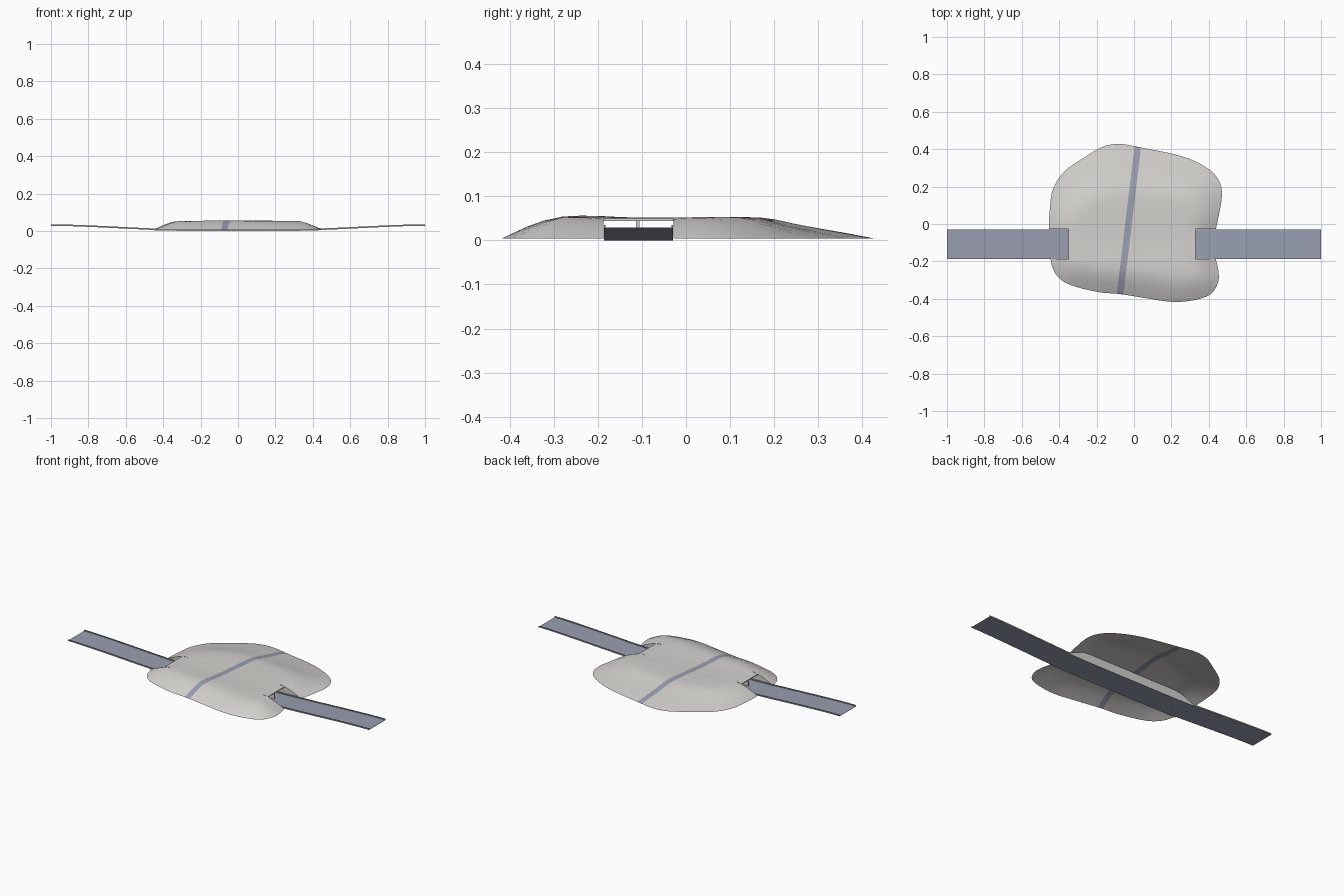
import bpy, bmesh, math
from mathutils import Vector

if "Cube" in bpy.data.objects:
    bpy.data.objects.remove(bpy.data.objects["Cube"])

def mat(name, r, g, b):
    m = bpy.data.materials.new(name)
    m.diffuse_color = (r, g, b, 1)
    m.use_nodes = True
    m.node_tree.nodes["Principled BSDF"].inputs["Base Color"].default_value = m.diffuse_color
    return m

STONE = mat("pale_stone", 0.66, 0.64, 0.62)
ASPHALT = mat("blue_grey_asphalt", 0.32, 0.345, 0.44)
RAIL = mat("rail_grey", 0.36, 0.35, 0.35)

def finish(bm, name, mats, smooth=None):
    me = bpy.data.meshes.new(name)
    bm.to_mesh(me)
    bm.free()
    ob = bpy.data.objects.new(name, me)
    bpy.context.collection.objects.link(ob)
    for m in mats:
        me.materials.append(m)
    if smooth:
        bpy.context.view_layer.objects.active = ob
        ob.select_set(True)
        bpy.ops.object.shade_smooth_by_angle(angle=math.radians(smooth))
        ob.select_set(False)
    return ob

def sheet(bm, rows):
    """Quad strip between two equal-length rows of points."""
    a, b = [[bm.verts.new(p) for p in r] for r in rows]
    for i in range(len(a) - 1):
        bm.faces.new((a[i], a[i + 1], b[i + 1], b[i]))

# Hill footprint, smoothed with a Catmull-Rom spline
KEYS = [(-0.08, 0.428), (0.03, 0.41), (0.25, 0.364), (0.39, 0.30), (0.455, 0.23),
        (0.47, 0.15), (0.45, 0.03), (0.435, -0.05), (0.435, -0.17), (0.45, -0.24),
        (0.45, -0.31), (0.41, -0.375), (0.326, -0.406), (0.21, -0.417), (0.06, -0.396),
        (-0.08, -0.374), (-0.19, -0.364), (-0.34, -0.326), (-0.41, -0.278),
        (-0.444, -0.2), (-0.455, -0.03), (-0.45, 0.08), (-0.433, 0.187),
        (-0.37, 0.283), (-0.262, 0.358), (-0.17, 0.412)]
outline = []
n = len(KEYS)
for i in range(n):
    p0, p1, p2, p3 = (Vector(KEYS[(i + k - 1) % n]) for k in range(4))
    for s in range(4):
        t = s / 4
        outline.append(0.5 * (2 * p1 + (p2 - p0) * t + (2 * p0 - 5 * p1 + 4 * p2 - p3) * t * t
                              + (3 * p1 - p0 - 3 * p2 + p3) * t ** 3))

def edge_distance(x, y):
    p, best = Vector((x, y)), 9.0
    for i, a in enumerate(outline):
        d = outline[i - 1] - a
        t = max(0, min(1, (p - a).dot(d) / d.length_squared))
        best = min(best, (p - a - d * t).length)
    return best

def height(x, y):
    s = max(0, min(1, y / 0.32))
    w = 0.12 + 0.2 * s * s * (3 - 2 * s)          # gentle slope at the back
    u = min(1, edge_distance(x, y) / w)
    bump = 0.005 * math.exp(-((y + 0.23) / 0.08) ** 2 - (x / 0.3) ** 2)
    bump += 0.002 * math.exp(-((y - 0.08) / 0.1) ** 2)
    return 0.004 + (0.047 + bump) * (1.4 * u - 0.4 * u * u)

Y0, Y1 = -0.187, -0.028       # tunnel sides
X0, X1 = -0.35, 0.33          # tunnel portals

# Hill shell: footprint cut into a grid, with portals notched and a path strip
bm = bmesh.new()
bm.faces.new([bm.verts.new((p.x, p.y, 0)) for p in reversed(outline)])
def cut(co, no):
    bmesh.ops.bisect_plane(bm, geom=bm.verts[:] + bm.edges[:] + bm.faces[:],
                           plane_co=co, plane_no=no, dist=1e-5)
for x in [X0, X1] + [-0.43 + 0.04 * k for k in range(23)]:
    cut((x, 0, 0), (1, 0, 0))
for y in [Y0, Y1] + [-0.4 + 0.04 * k for k in range(21)]:
    cut((0, y, 0), (0, 1, 0))
side = Vector((0.79, -0.095, 0)).normalized()
mid = Vector((-0.075, -0.38, 0))
for k in (-0.0175, 0.0175):
    cut(mid + side * k, side)
notch = []
for f in bm.faces:
    c = f.calc_center_median()
    if Y0 < c.y < Y1 and not X0 < c.x < X1:
        notch.append(f)
    elif abs((c - mid).dot(side)) < 0.0175:
        f.material_index = 1
bmesh.ops.delete(bm, geom=notch, context='FACES')
for v in bm.verts:
    v.co.z = height(v.co.x, v.co.y)
bmesh.ops.recalc_face_normals(bm, faces=bm.faces[:])
if sum(f.normal.z for f in bm.faces) < 0:
    bmesh.ops.reverse_faces(bm, faces=bm.faces[:])
finish(bm, "hill_shell", [STONE, ASPHALT], 40)

# Tunnel side walls, running out to low wing walls beyond the portals
for name, y in (("tunnel_wall_front", Y0), ("tunnel_wall_back", Y1)):
    bm = bmesh.new()
    xs = [-0.45 + 0.02 * k for k in range(45)]
    sheet(bm, [[(x, y, 0.001) for x in xs], [(x, y, height(x, y)) for x in xs]])
    finish(bm, name, [STONE])

def box(name, lo, hi, m):
    bm = bmesh.new()
    bmesh.ops.create_cube(bm, size=1)
    for v in bm.verts:
        v.co = [lo[i] + (v.co[i] + 0.5) * (hi[i] - lo[i]) for i in range(3)]
    return finish(bm, name, [m])

# Tunnel ceiling and the divider between the lanes
box("tunnel_ceiling", (X0, Y0, 0.044), (X1, Y1, 0.049), STONE)
box("tunnel_divider", (X0 + 0.01, -0.113, 0.001), (X1 - 0.01, -0.105, 0.044), STONE)

# Road: thin deck rising towards both ends, with low edge rails
def road_z(x):
    t = max(0, min(1, (abs(x) - 0.3) / 0.65))
    return 0.027 * (0.6 * t + 0.4 * t * t * (3 - 2 * t))

def ribbon(name, y0, y1, low, high, m):
    bm = bmesh.new()
    xs = [-1 + 0.05 * k for k in range(41)]
    ring = [(y0, low), (y1, low), (y1, high), (y0, high)]
    rows = [[bm.verts.new((x, y, road_z(x) + z)) for y, z in ring] for x in xs]
    for a, b in zip(rows, rows[1:]):
        for i in range(4):
            j = (i + 1) % 4
            bm.faces.new((a[i], a[j], b[j], b[i]))
    bm.faces.new(rows[0])
    bm.faces.new(rows[-1])
    bmesh.ops.recalc_face_normals(bm, faces=bm.faces[:])
    finish(bm, name, [m], 30)

ribbon("road_deck", -0.184, -0.031, 0, 0.002, ASPHALT)
ribbon("road_rail_front", -0.186, -0.182, 0, 0.008, RAIL)
ribbon("road_rail_back", -0.033, -0.029, 0, 0.008, RAIL)
